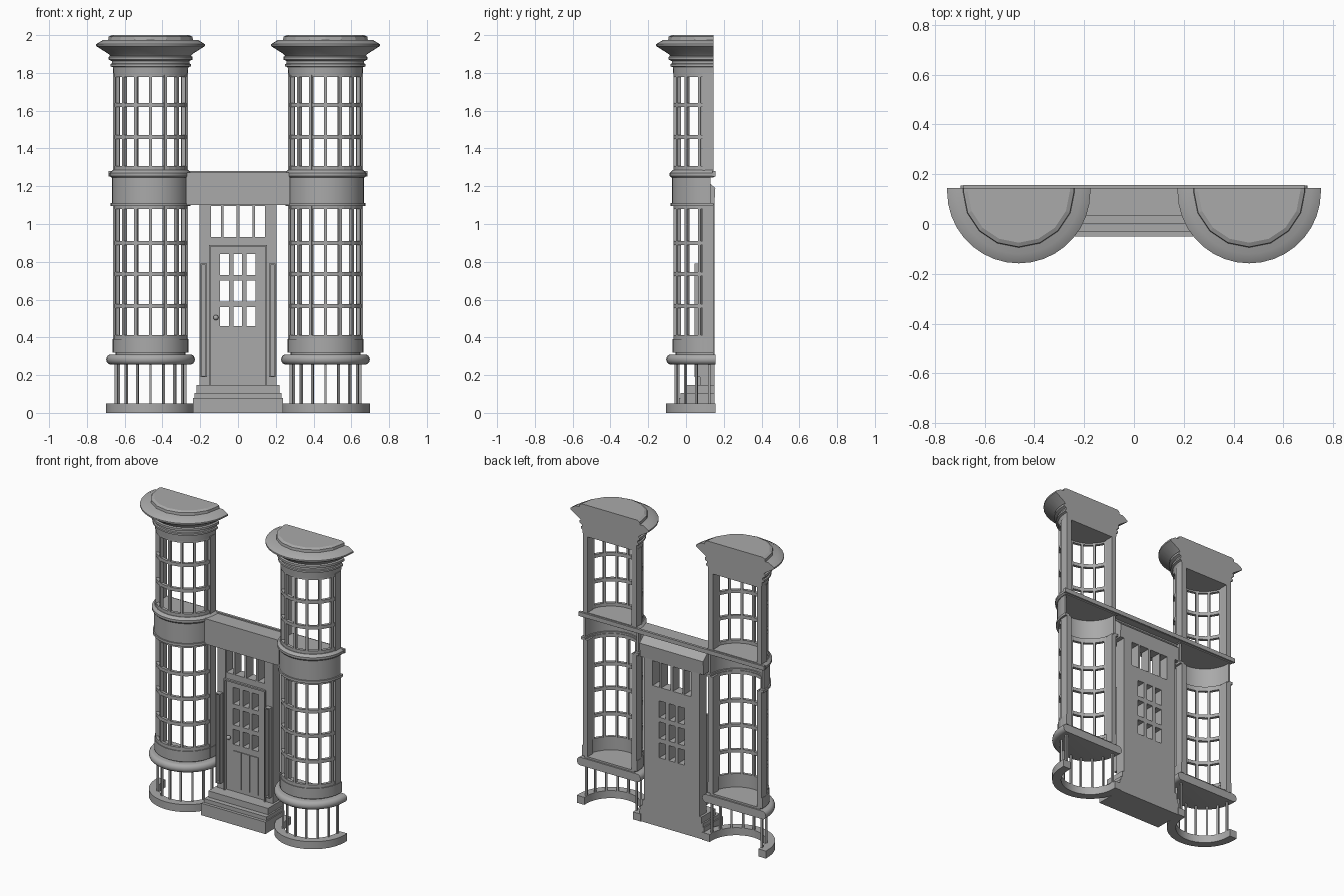
import bpy, bmesh
from math import sin, cos, pi, radians
from mathutils import Matrix

cube = bpy.data.objects.get("Cube")
if cube:
    bpy.data.objects.remove(cube, do_unlink=True)

stone = bpy.data.materials.new("grey_stone")
stone.use_nodes = True
grey = (0.4, 0.4, 0.4, 1)
stone.diffuse_color = grey
stone.node_tree.nodes["Principled BSDF"].inputs["Base Color"].default_value = grey

CX, CY, BACK = 0.463, 0.13, 0.145   # bay centre and rear plane


def finish(name, bm, smooth=False):
    bmesh.ops.recalc_face_normals(bm, faces=bm.faces)
    mesh = bpy.data.meshes.new(name)
    bm.to_mesh(mesh)
    bm.free()
    mesh.materials.append(stone)
    obj = bpy.data.objects.new(name, mesh)
    bpy.context.collection.objects.link(obj)
    if smooth:
        for o in bpy.context.selected_objects:
            o.select_set(False)
        obj.select_set(True)
        bpy.context.view_layer.objects.active = obj
        bpy.ops.object.shade_smooth_by_angle(angle=radians(35))
    return obj


def add_box(bm, x0, x1, y0, y1, z0, z1, turn=None):
    m = Matrix.Translation(((x0 + x1) / 2, (y0 + y1) / 2, (z0 + z1) / 2))
    if turn:
        m = turn @ m
    bmesh.ops.create_cube(bm, size=1, matrix=m @ Matrix.Diagonal((x1 - x0, y1 - y0, z1 - z0, 1)))


def box(name, *dims):
    bm = bmesh.new()
    add_box(bm, *dims)
    return finish(name, bm)


def plan(r, cx, back, n):
    """Half-round outline with straight ends running to the rear plane."""
    arc = [(cx + r * sin(a), CY - r * cos(a)) for a in (pi * (i / n - 0.5) for i in range(n + 1))]
    return [(cx - r, back)] + arc + [(cx + r, back)]


def half_round(name, cx, section, solid=True, back=BACK, n=18, smooth=True):
    """Loft half-round outlines through (radius, z) points; solid or closed shell."""
    bm = bmesh.new()
    rows = [[bm.verts.new((x, y, z)) for x, y in plan(r, cx, back, n)] for r, z in section]
    pairs = list(zip(rows, rows[1:]))
    if not solid:
        pairs.append((rows[-1], rows[0]))
    for a, b in pairs:
        for i in range(len(a) - 1):
            bm.faces.new((a[i], a[i + 1], b[i + 1], b[i]))
        if solid:
            bm.faces.new((a[-1], a[0], b[0], b[-1]))
    if solid:
        bm.faces.new(rows[0])
        bm.faces.new(rows[-1])
    else:
        bm.faces.new([row[0] for row in rows])
        bm.faces.new([row[-1] for row in rows])
    return finish(name, bm, smooth)


def ring(name, cx, r0, r1, z0, z1, **kw):
    return half_round(name, cx, [(r0, z0), (r1, z0), (r1, z1), (r0, z1)], solid=False, **kw)


def uprights(name, cx, angles, r, w, d, z0, z1):
    bm = bmesh.new()
    for a in angles:
        turn = Matrix.Translation((cx, CY, 0)) @ Matrix.Rotation(radians(a), 4, 'Z')
        add_box(bm, -w / 2, w / 2, -r - d / 2, -r + d / 2, z0, z1, turn)
    return finish(name, bm)


def bay(side, cx):
    # Base ring, railing and rounded sill
    ring(side + "base_ring", cx, 0.18, 0.235, 0, 0.05, back=0.155)
    uprights(side + "railing", cx, range(-88, 89, 22), 0.185, 0.012, 0.012, 0.05, 0.26)
    bulge = [(0.21 + 0.025 * cos(t), 0.283 - 0.027 * sin(t))
             for t in (pi * (0.5 - i / 8) for i in range(9))]
    half_round(side + "sill", cx, bulge, back=0.155)
    half_round(side + "sill_riser", cx, [(0.185, 0.305), (0.185, 0.322)])
    # Panel below the lower windows
    ring(side + "lower_panel", cx, 0.18, 0.202, 0.32, 0.39)
    ring(side + "lower_panel_cap", cx, 0.178, 0.197, 0.39, 0.412)
    # Band between storeys, closed on top
    ring(side + "band_wall", cx, 0.19, 0.204, 1.11, 1.25, back=CY)
    ring(side + "band_foot", cx, 0.18, 0.212, 1.095, 1.112)
    half_round(side + "band_top", cx, [(0.208, 1.245), (0.217, 1.255), (0.217, 1.27), (0.2, 1.285)])
    # Glazing of both storeys
    for floor, z0, z1, rails in (("lower_", 0.41, 1.1, (0.565, 0.735, 0.9, 1.09)),
                                 ("upper_", 1.28, 1.8, (1.295, 1.46, 1.63, 1.79))):
        uprights(side + floor + "mullions", cx, range(-72, 73, 24), 0.185, 0.015, 0.022, z0, z1)
        for i, z in enumerate(rails):
            ring(f"{side}{floor}rail_{i + 1}", cx, 0.176, 0.196, z - 0.011, z + 0.011,
                 n=15, smooth=False)
        for s, tag in ((-1, "right"), (1, "left")):
            x0, x1 = sorted((cx + s * 0.162, cx + s * 0.198))
            box(f"{side}{floor}{tag}_wall", x0, x1, 0.087, BACK, z0 - (0.09 if z0 < 1 else 0), z1)
    # Stepped and flared cornice
    half_round(side + "cornice", cx, [(0.197, 1.79), (0.2, 1.83), (0.213, 1.835), (0.213, 1.847),
                                      (0.205, 1.85), (0.205, 1.862), (0.222, 1.87), (0.222, 1.885),
                                      (0.213, 1.89), (0.222, 1.9), (0.288, 1.942), (0.288, 1.952),
                                      (0.25, 1.975)])
    half_round(side + "roof_plate", cx, [(0.225, 1.97), (0.222, 1.992), (0.205, 2.0)], n=8, smooth=False)


bay("right_", -CX)
bay("left_", CX)

# Entrance steps
for i, (w, y, z0, z1) in enumerate(((0.237, -0.05, 0, 0.08), (0.23, -0.03, 0.08, 0.105),
                                    (0.22, 0.002, 0.105, 0.147))):
    box(f"step_{i + 1}", -w, w, y, 0.15, z0, z1)


def pierced_panel(name, xs, zs, holes, y, depth):
    """Flat panel on a grid of cut lines, leaving the listed cells open."""
    bm = bmesh.new()
    v = [[bm.verts.new((x, y, z)) for x in xs] for z in zs]
    for j in range(len(zs) - 1):
        for i in range(len(xs) - 1):
            if (i, j) not in holes:
                bm.faces.new((v[j][i], v[j][i + 1], v[j + 1][i + 1], v[j + 1][i]))
    for vert in [q for q in bm.verts if not q.link_faces]:
        bm.verts.remove(vert)
    bmesh.ops.recalc_face_normals(bm, faces=bm.faces)
    front = list(bm.faces)
    copy = bmesh.ops.extrude_face_region(bm, geom=front, use_keep_orig=True)
    bmesh.ops.translate(bm, vec=(0, depth, 0),
                        verts=[g for g in copy["geom"] if isinstance(g, bmesh.types.BMVert)])
    return finish(name, bm)


# Door leaf, transom and jambs
pane_x = (-0.145, -0.095, -0.047, -0.024, 0.022, 0.045, 0.093, 0.145)
pane_z = (0.145, 0.46, 0.56, 0.59, 0.7, 0.73, 0.84, 0.885)
panes = {(i, j) for i in (1, 3, 5) for j in (1, 3, 5)}
pierced_panel("door", pane_x, pane_z, panes, 0.085, 0.065)
light_x = (-0.145, -0.142, -0.09, -0.078, -0.008, 0.008, 0.078, 0.09, 0.142, 0.145)
pierced_panel("transom", light_x, (0.885, 0.93, 1.095, 1.1), {(i, 1) for i in (1, 3, 5, 7)}, 0.08, 0.07)
for s, tag in ((-1, "right_"), (1, "left_")):
    def span(a, b):
        return sorted((s * a, s * b))
    box(tag + "jamb", *span(0.145, 0.205), 0.075, 0.15, 0.145, 1.1)
    box(tag + "door_trim", *span(0.145, 0.153), 0.066, 0.08, 0.145, 0.885)
    for a, b in ((0.165, 0.171), (0.193, 0.199)):
        box(tag + "side_strip", *span(a, b), 0.045, 0.08, 0.19, 0.79)
    for z in (0.19, 0.784):
        box(tag + "side_strip_end", *span(0.165, 0.199), 0.045, 0.08, z, z + 0.006)
box("door_head_trim", -0.153, 0.153, 0.066, 0.085, 0.88, 0.89)

# Raised boards on the lower door, and the knob
for i in range(3):
    x = -0.093 + i * 0.064
    box(f"door_board_{i + 1}", x, x + 0.058, 0.08, 0.09, 0.17, 0.42)
bm = bmesh.new()
bmesh.ops.create_uvsphere(bm, u_segments=12, v_segments=8, radius=0.014,
                          matrix=Matrix.Translation((-0.117, 0.067, 0.505)))
finish("door_knob", bm, True)

# Lintel, rear string course and sloping rear hood
box("lintel", -0.275, 0.275, 0.04, 0.1, 1.1, 1.255)
box("lintel_top", -0.275, 0.275, 0.035, 0.15, 1.25, 1.272)
box("rear_course", -0.685, 0.685, 0.14, 0.157, 1.252, 1.28)
bm = bmesh.new()
ends = [[bm.verts.new((x, y, z)) for y, z in ((0.08, 1.1), (0.15, 1.1), (0.155, 1.19), (0.1, 1.24), (0.08, 1.24))]
        for x in (-0.235, 0.235)]
for k in range(5):
    n = (k + 1) % 5
    bm.faces.new((ends[0][k], ends[0][n], ends[1][n], ends[1][k]))
for e in ends:
    bm.faces.new(e)
finish("rear_hood", bm)
